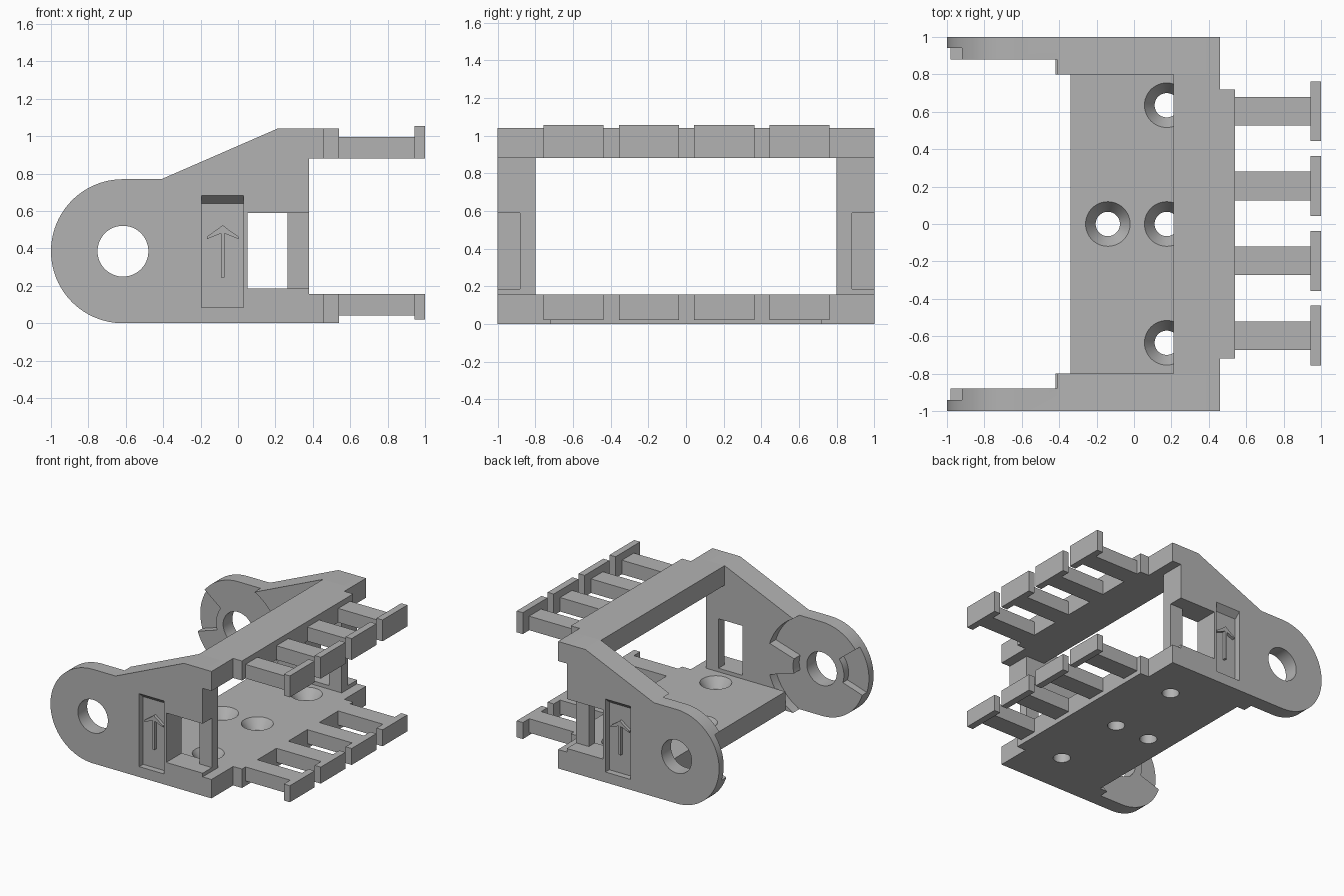
import bpy, bmesh, math
from mathutils import Matrix, Vector

cube = bpy.data.objects.get("Cube")
if cube:
    bpy.data.objects.remove(cube, do_unlink=True)

grey = bpy.data.materials.new("light_grey")
grey.use_nodes = True
grey.diffuse_color = (0.45, 0.45, 0.45, 1)
grey.node_tree.nodes["Principled BSDF"].inputs["Base Color"].default_value = grey.diffuse_color

PIVOT_X, PIVOT_Z, EAR_R = -0.615, 0.39, 0.385


def finish(name, bm):
    bmesh.ops.recalc_face_normals(bm, faces=bm.faces)
    mesh = bpy.data.meshes.new(name)
    bm.to_mesh(mesh)
    bm.free()
    mesh.materials.append(grey)
    ob = bpy.data.objects.new(name, mesh)
    bpy.context.collection.objects.link(ob)
    return ob


def prism(name, outline, y0, y1):
    """Extrude an (x, z) outline from y0 to y1."""
    bm = bmesh.new()
    face = bm.faces.new([bm.verts.new((x, y0, z)) for x, z in outline])
    ext = bmesh.ops.extrude_face_region(bm, geom=[face])
    verts = [g for g in ext["geom"] if isinstance(g, bmesh.types.BMVert)]
    bmesh.ops.translate(bm, verts=verts, vec=(0, y1 - y0, 0))
    return finish(name, bm)


def box(name, x, y, z):
    return prism(name, [(x[0], z[0]), (x[1], z[0]), (x[1], z[1]), (x[0], z[1])], *y)


def cone(name, x, y, z0, z1, r0, r1):
    bm = bmesh.new()
    place = Matrix.Translation((x, y, (z0 + z1) / 2))
    bmesh.ops.create_cone(bm, cap_ends=True, segments=48, radius1=r0, radius2=r1,
                          depth=z1 - z0, matrix=place)
    return finish(name, bm)


def arc(r, a0, a1, n=48):
    """Points about the ear pivot, angles in degrees."""
    angles = [math.radians(a0 + (a1 - a0) * i / n) for i in range(n + 1)]
    return [(PIVOT_X + r * math.cos(a), PIVOT_Z + r * math.sin(a)) for a in angles]


def sector(r0, r1, a0, a1):
    return arc(r0, a0, a1, 12) + arc(r1, a1, a0, 12)


def combine(ob, other, operation="DIFFERENCE"):
    mod = ob.modifiers.new("combine", "BOOLEAN")
    mod.operation, mod.object, mod.solver = operation, other, "EXACT"
    deps = bpy.context.evaluated_depsgraph_get()
    mesh = bpy.data.meshes.new_from_object(ob.evaluated_get(deps))
    ob.modifiers.clear()
    ob.data = mesh
    bpy.data.objects.remove(other, do_unlink=True)


def mirrored(ob, name):
    bm = bmesh.new()
    bm.from_mesh(ob.data)
    bmesh.ops.scale(bm, vec=(1, -1, 1), verts=bm.verts)
    return finish(name, bm)


# Side plate with a rounded pivot ear and sloped shoulder
outline = arc(EAR_R, 270, 90) + [
    (-0.41, 0.775), (0.21, 1.045), (0.46, 1.045), (0.46, 0.885),
    (0.38, 0.885), (0.38, 0.16), (0.46, 0.16), (0.46, 0.005)]
front_plate = prism("front_side_plate", outline, -1, -0.8)

# Thin the ear, then open the pivot hole and the rotation slot
combine(front_plate, prism("ear_relief", arc(0.436, 0, 355, 71), -0.88, -0.7))
combine(front_plate, prism("pivot_hole", arc(0.136, 0, 352.5, 47), -1.1, -0.7))
combine(front_plate, prism("rotation_slot", sector(0.2, 0.46, 142, 198), -0.94, -0.7))

# Side window with a recessed pillar
combine(front_plate, box("window_recess", (0.05, 0.5), (-1.1, -0.88), (0.19, 0.595)))
combine(front_plate, box("window_opening", (0.05, 0.265), (-1.1, -0.7), (0.19, 0.595)))

# Label pocket with a slanted upper edge
pocket = box("label_pocket", (-0.195, 0.03), (-1, -0.95), (0.09, 0.69))
for v in pocket.data.vertices:
    if v.co.z > 0.6 and v.co.y > -0.97:
        v.co.z = 0.645
    if v.co.y < -0.99:
        v.co.y -= 0.002
combine(front_plate, pocket)

# Rotation stop on the plate's inner step
front_stop = prism("front_rotation_stop", sector(0.205, 0.45, -17, 17), -0.885, -0.8)

# Raised arrow in the pocket
half = [(0.009, 0.25), (0.009, 0.485), (0.085, 0.455), (0.085, 0.468), (0.025, 0.51)]
arrow = half + [(0, 0.53)] + [(-x, z) for x, z in reversed(half)]
front_arrow = prism("front_arrow", [(x - 0.082, z) for x, z in arrow], -0.975, -0.945)

for ob in (front_plate, front_stop, front_arrow):
    mirrored(ob, ob.name.replace("front", "back"))

# Floor with countersunk screw holes
floor = box("floor", (-0.34, 0.46), (-0.8, 0.8), (0.005, 0.16))
for x, y in ((0.175, 0.635), (0.175, 0), (0.175, -0.635), (-0.14, 0)):
    combine(floor, cone("screw_hole", x, y, -0.1, 0.3, 0.065, 0.065))
    combine(floor, cone("countersink", x, y, 0.08, 0.161, 0.065, 0.12))

# Top cross bar and the thickened edges that carry the pins
box("top_bar", (0.21, 0.46), (-0.8, 0.8), (0.885, 1.045))
box("upper_edge", (0.46, 0.54), (-0.72, 0.72), (0.885, 1.045))
box("lower_edge", (0.46, 0.54), (-0.72, 0.72), (0.005, 0.16))

# Two rows of T-shaped tie pins
rows = {"upper": ((0.885, 1.0), (0.885, 1.06)), "lower": ((0.045, 0.16), (0.025, 0.16))}
for row, (stem_z, head_z) in rows.items():
    for i in range(4):
        y = -0.597 + 0.4 * i
        box(f"{row}_pin_stem_{i + 1}", (0.53, 0.95), (y - 0.077, y + 0.077), stem_z)
        box(f"{row}_pin_head_{i + 1}", (0.945, 1.0), (y - 0.16, y + 0.16), head_z)

# Smooth round walls, keep hard edges, and rest on the ground
for ob in list(bpy.context.collection.objects):
    if ob.type == "MESH" and grey.name in ob.data.materials:
        ob.data.transform(Matrix.Translation(Vector((0, 0, -0.005))))
        bpy.ops.object.select_all(action="DESELECT")
        ob.select_set(True)
        bpy.context.view_layer.objects.active = ob
        bpy.ops.object.shade_smooth_by_angle(angle=math.radians(30))
